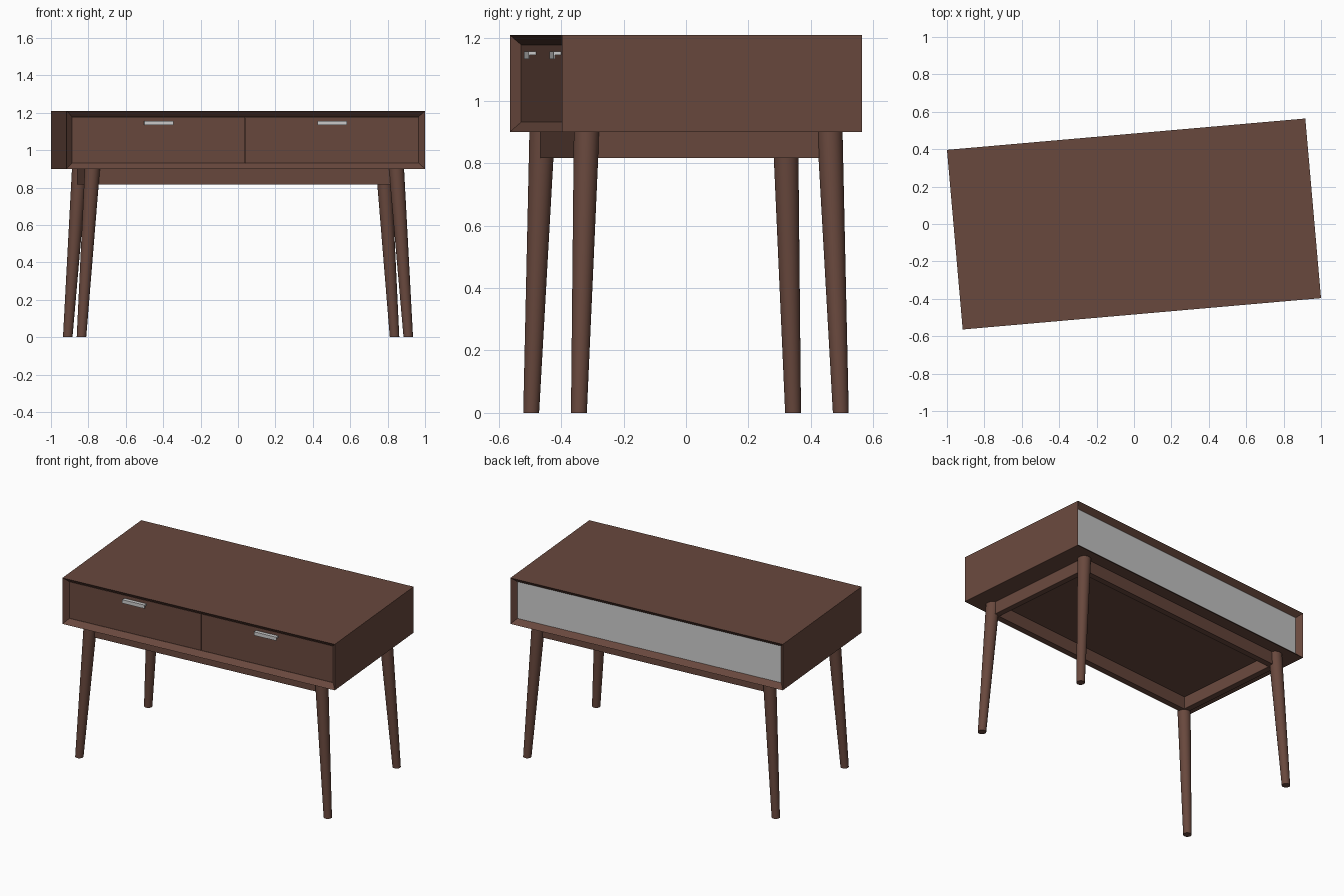
import bpy, bmesh, math
from mathutils import Matrix, Vector

if "Cube" in bpy.data.objects:
    bpy.data.objects.remove(bpy.data.objects["Cube"])

ROT = Matrix.Rotation(math.radians(5), 4, 'Z')   # whole desk is turned slightly
W, D, Z0, Z1 = 1.923, 0.964, 0.90, 1.21          # cabinet size
FR, REC = 0.031, 0.033                           # mitred frame width and recess


def material(name, rgb):
    m = bpy.data.materials.new(name)
    m.diffuse_color = (*rgb, 1)
    m.use_nodes = True
    m.node_tree.nodes["Principled BSDF"].inputs["Base Color"].default_value = m.diffuse_color
    return m


brown = material("walnut_brown", (0.14, 0.065, 0.047))
grey = material("light_grey", (0.61, 0.61, 0.61))


def finish(bm, name, mats, smooth=False):
    bmesh.ops.recalc_face_normals(bm, faces=bm.faces)
    bm.transform(ROT)
    me = bpy.data.meshes.new(name)
    bm.to_mesh(me)
    bm.free()
    for m in mats:
        me.materials.append(m)
    ob = bpy.data.objects.new(name, me)
    bpy.context.collection.objects.link(ob)
    if smooth:
        bpy.ops.object.select_all(action='DESELECT')
        ob.select_set(True)
        bpy.context.view_layer.objects.active = ob
        bpy.ops.object.shade_smooth_by_angle(angle=math.radians(35))
    return ob


def add_box(bm, lo, hi):
    lo, hi = Vector(lo), Vector(hi)
    c, s = (lo + hi) / 2, hi - lo
    bmesh.ops.create_cube(bm, size=1, matrix=Matrix.Translation(c) @ Matrix.Diagonal((*s, 1)))


def box(name, lo, hi, mat=brown):
    bm = bmesh.new()
    add_box(bm, lo, hi)
    return finish(bm, name, [mat])


# cabinet: mitred recess at front and back, grey back panel
bm = bmesh.new()
add_box(bm, (-W / 2, -D / 2, Z0), (W / 2, D / 2, Z1))
bm.normal_update()
ends = [f for f in bm.faces if abs(f.normal.y) > 0.9]
bmesh.ops.inset_individual(bm, faces=ends, thickness=FR, depth=-REC, use_even_offset=True)
bm.normal_update()
for f in list(bm.faces):
    y = f.calc_center_median().y
    if abs(f.normal.y) > 0.9 and y > 0:
        f.material_index = 1
    elif abs(f.normal.y) > 0.9:                   # pocket behind the drawers
        r = bmesh.ops.extrude_discrete_faces(bm, faces=[f])
        for v in r["faces"][0].verts:
            v.co.y += 0.02
finish(bm, "cabinet", [brown, grey])

# drawers with L-shaped pulls
face_y = -D / 2 + REC
half = W / 2 - FR
for s, side in ((-1, "left"), (1, "right")):
    xa, xb = sorted((s * 0.002, s * (half - 0.001)))
    box(side + "_drawer", (xa, face_y, Z0 + FR + 0.001), (xb, face_y + 0.021, Z1 - FR - 0.001))
    cx = s * half / 2
    prof = [(0, 1.157), (-0.024, 1.157), (-0.024, 1.133), (-0.020, 1.133),
            (-0.020, 1.147), (0, 1.147)]
    bm = bmesh.new()
    f = bm.faces.new([bm.verts.new((cx - 0.079, face_y + y, z)) for y, z in prof])
    ext = bmesh.ops.extrude_face_region(bm, geom=[f])
    for v in ext["geom"]:
        if isinstance(v, bmesh.types.BMVert):
            v.co.x += 0.158
    finish(bm, side + "_drawer_pull", [grey])

# rails under the cabinet
RX, RY, RT, RZ = 0.830, 0.400, 0.04, 0.817
for s, e in ((-1, "front"), (1, "back")):
    ya, yb = sorted((s * RY, s * (RY - RT)))
    box(e + "_rail", (-0.815, ya, RZ), (0.815, yb, Z0))
for s, e in ((-1, "left"), (1, "right")):
    xa, xb = sorted((s * RX, s * (RX - RT)))
    box(e + "_rail", (xa, -0.385, RZ), (xb, 0.385, Z0))

# splayed tapered legs
for sx, ex in ((-1, "left"), (1, "right")):
    for sy, ey in ((-1, "front"), (1, "back")):
        bm = bmesh.new()
        bmesh.ops.create_cone(bm, cap_ends=True, segments=28, radius1=0.0255, radius2=0.041,
                              depth=Z0, matrix=Matrix.Translation((0, 0, Z0 / 2)))
        for v in bm.verts:
            t = v.co.z / Z0
            v.co.x += sx * (0.877 - 0.061 * t)
            v.co.y += sy * (0.421 - 0.030 * t)
        finish(bm, f"{ey}_{ex}_leg", [brown], smooth=True)
